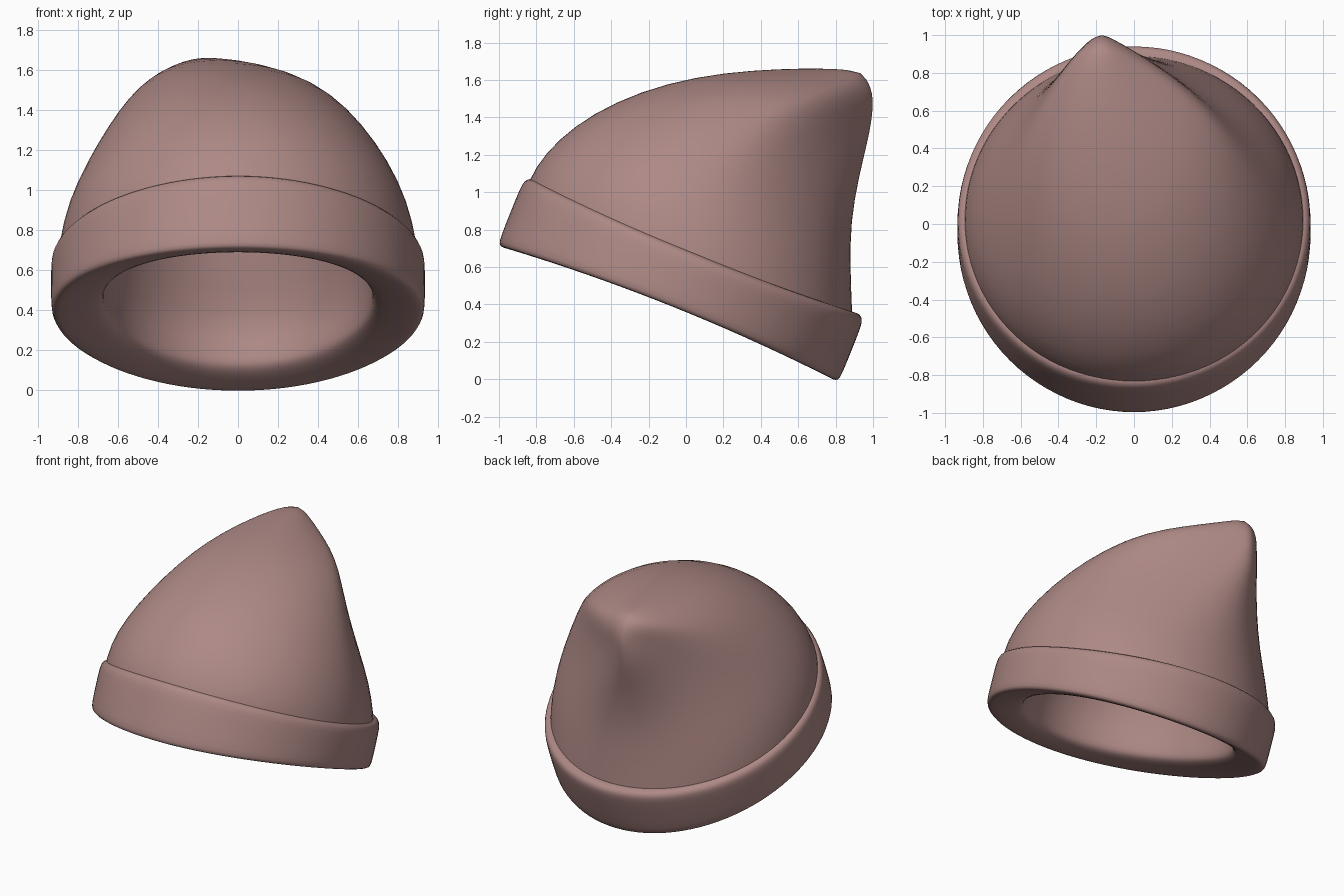
import bpy, math
from mathutils import Vector

if "Cube" in bpy.data.objects:
    bpy.data.objects.remove(bpy.data.objects["Cube"])

wool = bpy.data.materials.new("dusty_rose_wool")
wool.diffuse_color = (0.42, 0.25, 0.235, 1)
wool.use_nodes = True
wool.node_tree.nodes["Principled BSDF"].inputs["Base Color"].default_value = wool.diffuse_color
N = 48


def loft(name, rings, tip, flip=False):
    """Skin a list of equal-sized rings into one smooth object closed by a tip."""
    verts = [p for r in rings for p in r] + [tip]
    faces = []
    for i in range(len(rings) - 1):
        a, b = i * N, (i + 1) * N
        for j in range(N):
            k = (j + 1) % N
            faces.append((a + j, a + k, b + k, b + j))
    a = (len(rings) - 1) * N
    faces += [(a + j, a + (j + 1) % N, len(verts) - 1) for j in range(N)]
    if flip:
        faces = [f[::-1] for f in faces]
    me = bpy.data.meshes.new(name)
    me.from_pydata(verts, [], faces)
    me.materials.append(wool)
    me.shade_smooth()
    ob = bpy.data.objects.new(name, me)
    bpy.context.collection.objects.link(ob)
    sub = ob.modifiers.new("smooth", 'SUBSURF')
    sub.levels = sub.render_levels = 1
    return ob


# Tilted frame of the folded brim
AXIS = Vector((0, 0.371, 0.928))
SIDE = Vector((0, 0.928, -0.371))
BASE = Vector((0, -0.09, 0.365))


def brim_ring(inset, h):
    pts = []
    for j in range(N):
        t = 2 * math.pi * j / N
        c, s = math.cos(t), math.sin(t)
        # the fold is slightly narrower at the sides and back
        hh = 0.18 + (h - 0.18) * (1 - 0.22 * c * c)
        if h > .18:
            hh -= .1 * (h - .18) * max(0, s)
        pts.append(BASE + Vector((c * (0.938 - inset), 0, 0))
                   + SIDE * (s * (0.987 - inset * 0.82)) + AXIS * hh)
    return pts


# Crown sections: front y, front z, back y, back z, half width, x offset, back pinch
sections = [
    (-.88, .92, .895, .23, .905, 0, 0),
    (-.85, 1.06, .89, .37, .9, 0, 0),
    (-.755, 1.21, .88, .60, .857, 0, .02),
    (-.60, 1.355, .882, .84, .768, 0, .13),
    (-.38, 1.485, .925, 1.08, .652, -.01, .32),
    (-.10, 1.585, .97, 1.26, .535, -.03, .5),
    (.20, 1.64, .993, 1.38, .415, -.06, .58),
    (.50, 1.66, 1.0, 1.46, .275, -.115, .55),
    (.72, 1.662, .997, 1.53, .155, -.16, .4),
    (.85, 1.657, .975, 1.59, .075, -.172, .2),
]


def crown_ring(sec, thick=0.0):
    fy, fz, by, bz, w, cx, pinch = sec
    mid = Vector((0, (fy + by) / 2, (fz + bz) / 2))
    half = Vector((0, (by - fy) / 2, (bz - fz) / 2))
    half *= 1 - thick / half.length
    w -= thick
    pts = []
    for j in range(N):
        t = 2 * math.pi * j / N
        c, s = math.cos(t), math.sin(t)
        back = pinch * max(0, s) ** 1.6
        # the back narrows towards the drooping tip
        x = cx + (-.17 - cx) * min(1, 2 * back) + w * c * (1 - back)
        pts.append(mid + half * s + Vector((x, 0, 0)))
    return pts


# Crown: outer skin drooping to the back
loft("crown", [crown_ring(s) for s in sections], Vector((-.172, .935, 1.637)))

# Brim: rounded (inset, height) profile that runs on into the lining of the crown
profile = [(.18, .36), (.09, .38), (.04, .386), (.01, .362), (0, .32), (0, .18),
           (0, .03), (.008, -.008), (.035, -.018), (.11, -.006), (.20, .018),
           (.25, .045), (.264, .08), (.264, .18), (.264, .30)]
rings = [brim_ring(*p) for p in profile]
rings += [crown_ring(s, t) for s, t in zip(sections[2:7], (.22, .22, .22, .22, .21))]
loft("folded_brim_and_lining", rings, Vector((-.1, .72, 1.5)), flip=True)
